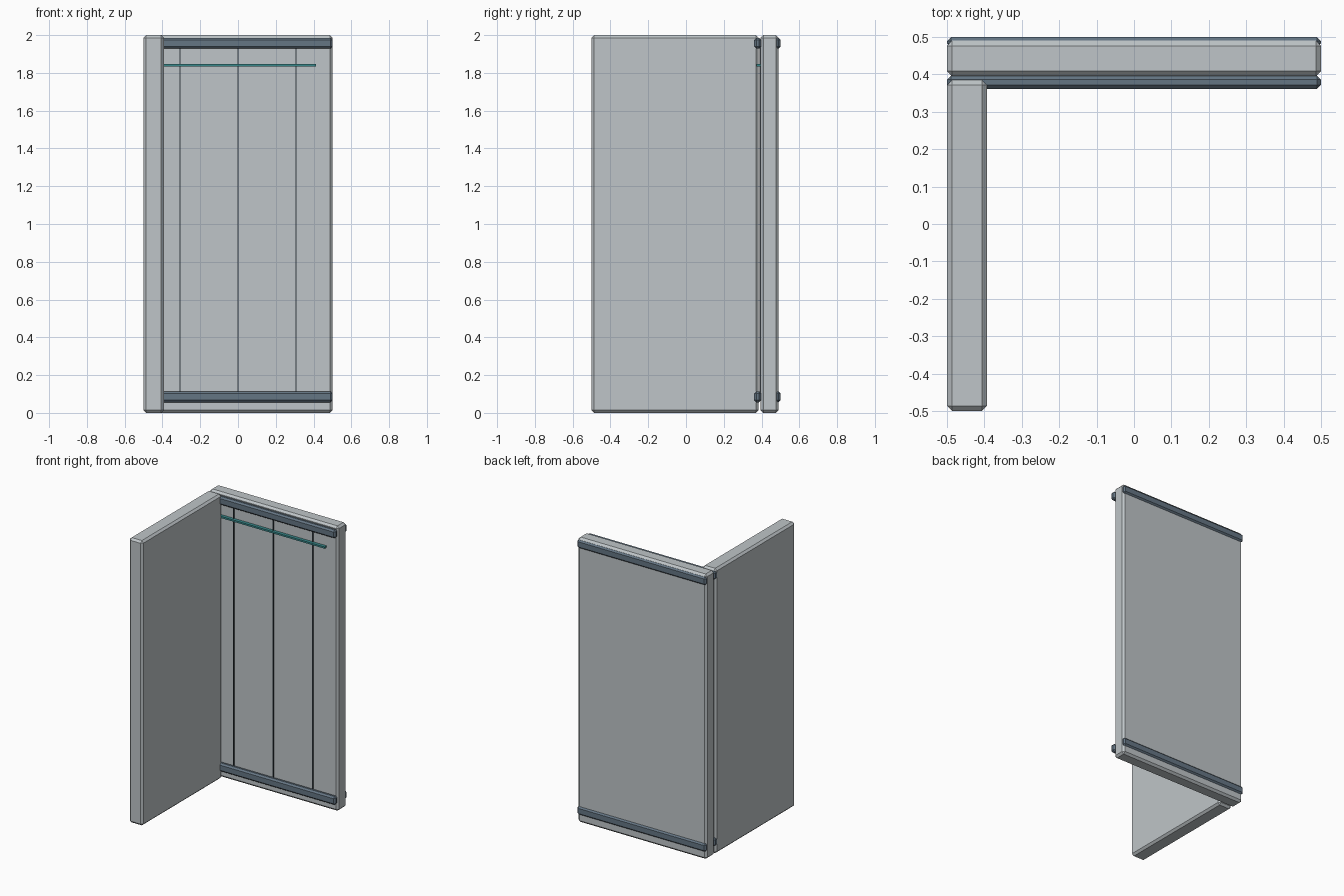
import bpy, bmesh

if "Cube" in bpy.data.objects:
    bpy.data.objects.remove(bpy.data.objects["Cube"])


def material(name, rgb):
    m = bpy.data.materials.new(name)
    m.diffuse_color = (*rgb, 1)
    m.use_nodes = True
    m.node_tree.nodes["Principled BSDF"].inputs["Base Color"].default_value = m.diffuse_color
    return m


panel_grey = material("panel_grey", (0.52, 0.56, 0.58))
trim_blue = material("trim_blue", (0.13, 0.18, 0.23))
seam_dark = material("seam_dark", (0.03, 0.04, 0.05))
strip_teal = material("strip_teal", (0.04, 0.25, 0.26))


def box(name, x, y, z, mat, chamfer=0.0):
    """Flat-chamfered box from (min, max) ranges on each axis."""
    bm = bmesh.new()
    bmesh.ops.create_cube(bm, size=1)
    for v in bm.verts:
        for i, (lo, hi) in enumerate((x, y, z)):
            v.co[i] = hi if v.co[i] > 0 else lo
    if chamfer:
        bmesh.ops.bevel(bm, geom=bm.edges[:], offset=chamfer, segments=1,
                        affect='EDGES', profile=0.5)
    me = bpy.data.meshes.new(name)
    bm.to_mesh(me)
    bm.free()
    me.materials.append(mat)
    ob = bpy.data.objects.new(name, me)
    bpy.context.collection.objects.link(ob)
    return ob


# Two wall slabs meeting at a corner with a narrow gap
box("back_wall", (-0.5, 0.5), (0.395, 0.49), (0, 2), panel_grey, 0.014)
box("side_wall", (-0.5, -0.393), (-0.5, 0.385), (0, 2), panel_grey, 0.014)

# Horizontal trim rails on both faces of the back wall
for level, z in (("lower", 0.085), ("upper", 1.957)):
    span = (z - 0.029, z + 0.029)
    box(f"front_{level}_rail", (-0.5, 0.5), (0.361, 0.397), span, trim_blue, 0.011)
    box(f"rear_{level}_rail", (-0.5, 0.5), (0.472, 0.5), span, trim_blue, 0.011)

# Vertical panel seams on the inner face
for i, x in enumerate((-0.308, 0, 0.308)):
    box(f"panel_seam_{i + 1}", (x - 0.003, x + 0.003), (0.388, 0.398),
        (0.09, 1.95), seam_dark)

# Thin accent strip near the top
box("accent_strip", (-0.412, 0.412), (0.372, 0.397), (1.834, 1.846), strip_teal)
